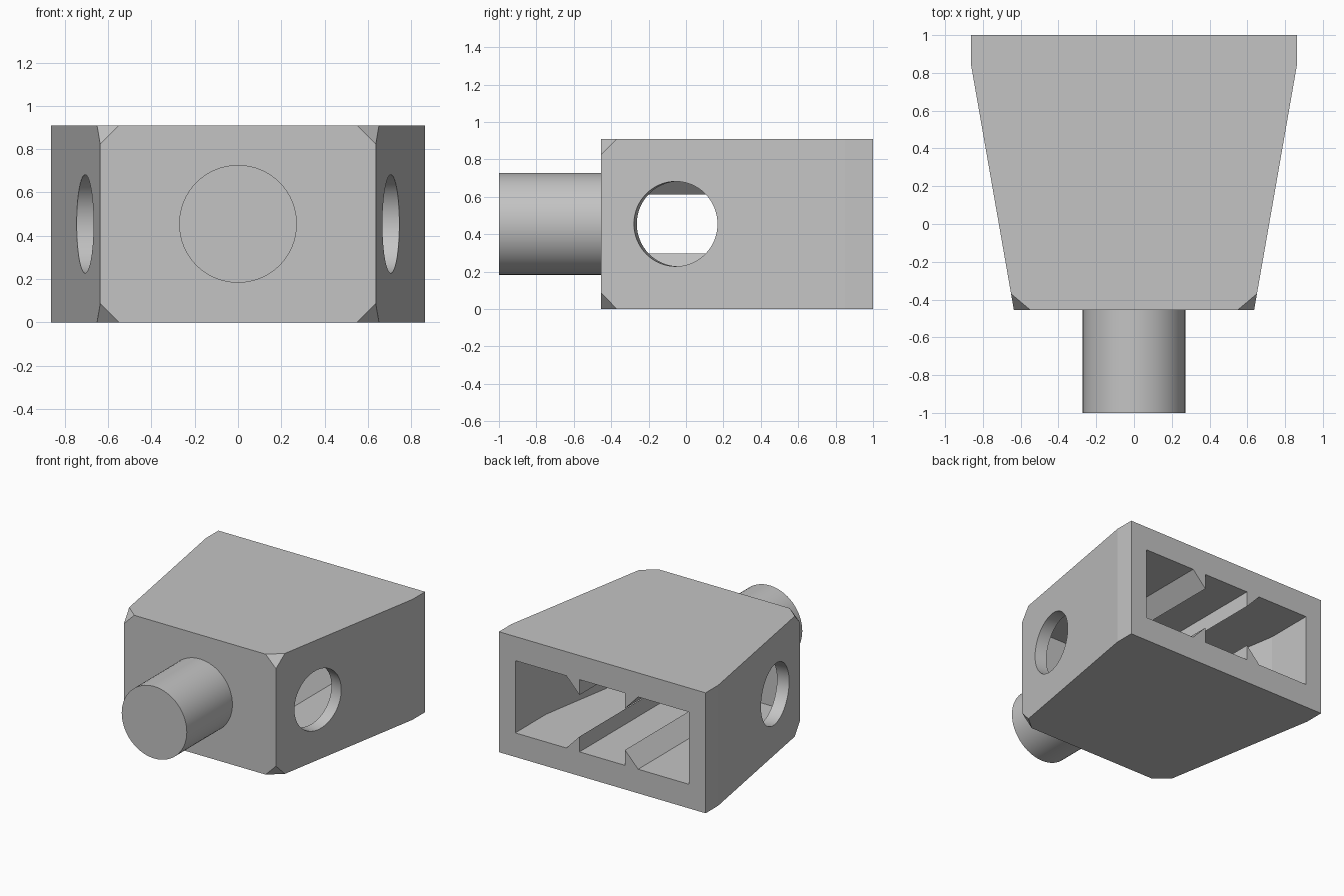
import bpy, bmesh, math
from mathutils import Vector, Matrix

if "Cube" in bpy.data.objects:
    bpy.data.objects.remove(bpy.data.objects["Cube"], do_unlink=True)

H = 0.91                # body height
MID = H / 2
FRONT = -0.455          # front face of the body
TAPER = math.atan2(0.864 - 0.636, 0.85 - FRONT)

grey = bpy.data.materials.new("plain_grey")
grey.use_nodes = True
grey.diffuse_color = (0.55, 0.55, 0.55, 1)
grey.node_tree.nodes["Principled BSDF"].inputs["Base Color"].default_value = (0.55, 0.55, 0.55, 1)


def finish(bm, name):
    bmesh.ops.recalc_face_normals(bm, faces=bm.faces)
    mesh = bpy.data.meshes.new(name)
    bm.to_mesh(mesh)
    bm.free()
    mesh.materials.append(grey)
    obj = bpy.data.objects.new(name, mesh)
    bpy.context.collection.objects.link(obj)
    return obj


def prism(points, direction):
    """Closed solid from a flat outline pushed along a direction."""
    bm = bmesh.new()
    face = bm.faces.new([bm.verts.new(p) for p in points])
    made = bmesh.ops.extrude_face_region(bm, geom=[face], use_keep_orig=True)
    moved = [v for v in made["geom"] if isinstance(v, bmesh.types.BMVert)]
    bmesh.ops.translate(bm, verts=moved, vec=Vector(direction))
    return bm


def rod(name, radius, length, centre, direction):
    bm = bmesh.new()
    turn = Vector(direction).to_track_quat('Z', 'Y').to_matrix().to_4x4()
    bmesh.ops.create_cone(bm, cap_ends=True, segments=64, radius1=radius, radius2=radius,
                          depth=length, matrix=Matrix.Translation(centre) @ turn)
    return finish(bm, name)


def select_only(obj):
    bpy.ops.object.select_all(action='DESELECT')
    obj.select_set(True)
    bpy.context.view_layer.objects.active = obj


def cut(obj, tool, operation):
    """Apply a boolean and discard its tool."""
    tool.hide_render = True
    mod = obj.modifiers.new("cut", 'BOOLEAN')
    mod.operation = operation
    mod.solver = 'EXACT'
    mod.object = tool
    select_only(obj)
    bpy.ops.object.modifier_apply(modifier=mod.name)
    bpy.data.objects.remove(tool, do_unlink=True)


def both_sides(half, z):
    """Mirror a half plan outline across x."""
    return [(x, y, z) for x, y in half] + [(-x, y, z) for x, y in reversed(half)]


# Tapered body with its front corners cut off
bm = prism(both_sides([(0.636, FRONT), (0.864, 0.85), (0.864, 1)], 0), (0, 0, H))
corners = [v for v in bm.verts if v.co.y < FRONT + 0.01]
bmesh.ops.bevel(bm, geom=corners, offset=0.087, offset_type='OFFSET',
                segments=1, profile=0.5, affect='VERTICES')
body = finish(bm, "tapered_body")

# Hollow open at the back, with hooked rails along floor and ceiling
plan = both_sides([(0.56, -0.364), (0.727, 0.63), (0.727, 1.1)], 0.05)
hollow = finish(prism(plan, (0, 0, 0.8)), "hollow")
quarter = [(0.19, 0.273), (0.19, 0.157), (0.3, 0.273), (0.8, 0.273)]
upper = [(-x, h) for x, h in reversed(quarter)] + quarter
profile = upper + [(x, -h) for x, h in reversed(upper)]
section = finish(prism([(x, -0.6, MID + h) for x, h in profile], (0, 1.9, 0)), "section")
cut(hollow, section, 'INTERSECT')
cut(body, hollow, 'DIFFERENCE')

# Round holes square to the slanted side walls
for side in (-1, 1):
    hole = rod("side_hole", 0.227, 0.36, (side * 0.705, -0.055, MID),
               (side * math.cos(TAPER), -math.sin(TAPER), 0))
    cut(body, hole, 'DIFFERENCE')

# Round peg on the front
peg = rod("front_peg", 0.272, 0.58, (0, -0.71, MID), (0, -1, 0))

for part in (body, peg):
    select_only(part)
    bpy.ops.object.shade_smooth_by_angle(angle=math.radians(8))
